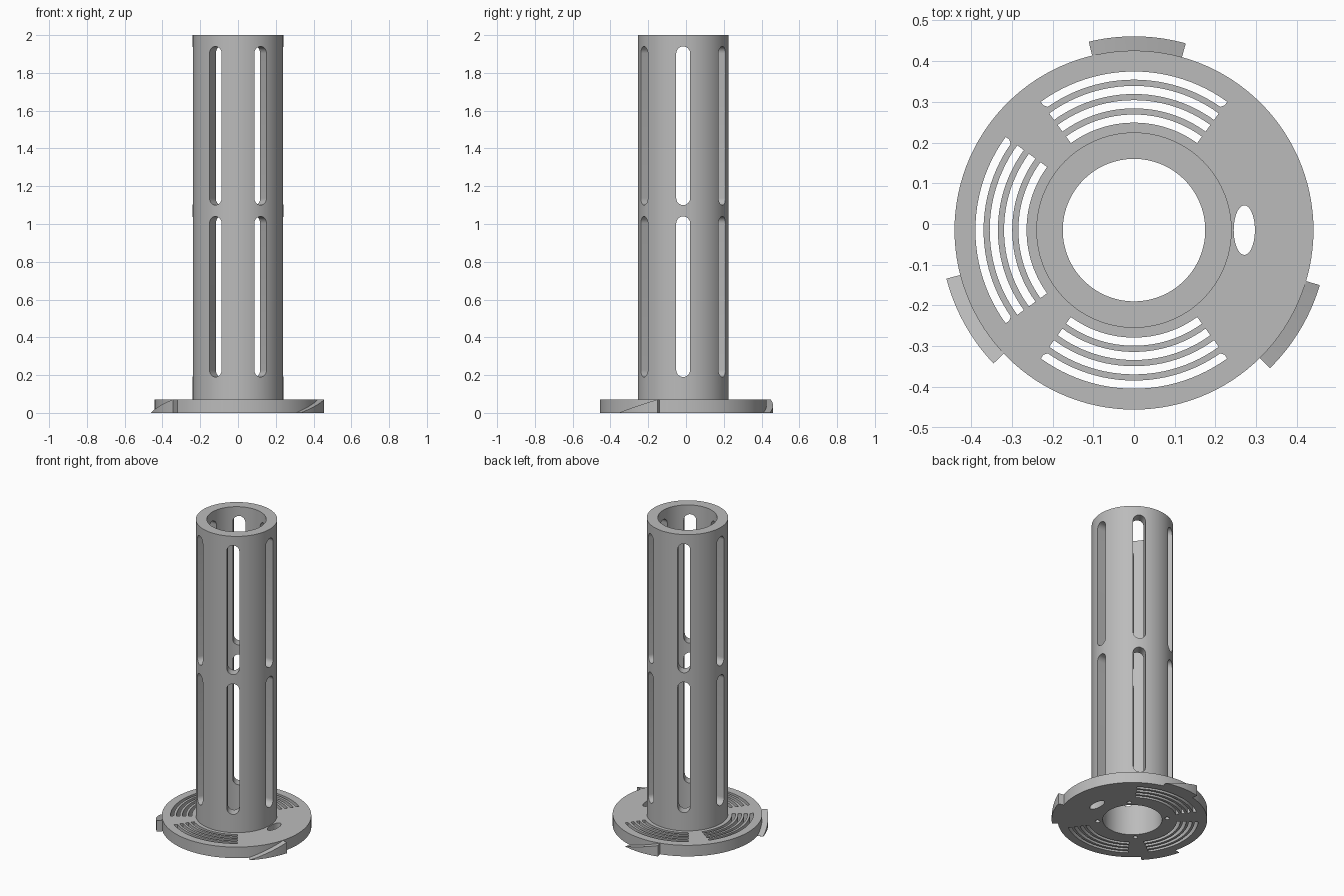
import bpy, bmesh
from math import sin, cos, pi, radians
from mathutils import Matrix, Vector

cube = bpy.data.objects.get("Cube")
if cube:
    bpy.data.objects.remove(cube, do_unlink=True)

CENTRE = Matrix.Translation((0, -0.015, 0))
FLANGE_R, FLANGE_H = 0.441, 0.072
TUBE_R, BORE_R, TOP = 0.24, 0.175, 2.0

grey = bpy.data.materials.new("plain grey")
grey.use_nodes = True
colour = (0.5, 0.5, 0.5, 1)
grey.diffuse_color = colour
grey.node_tree.nodes["Principled BSDF"].inputs["Base Color"].default_value = colour


def make_object(name, bm):
    bmesh.ops.recalc_face_normals(bm, faces=bm.faces)
    mesh = bpy.data.meshes.new(name)
    bm.to_mesh(mesh)
    bm.free()
    mesh.materials.append(grey)
    obj = bpy.data.objects.new(name, mesh)
    bpy.context.collection.objects.link(obj)
    obj.matrix_world = CENTRE
    return obj


def smooth(obj):
    bpy.ops.object.select_all(action='DESELECT')
    obj.select_set(True)
    bpy.context.view_layer.objects.active = obj
    bpy.ops.object.shade_smooth_by_angle(angle=radians(30))


def polar(r, a):
    return Vector((r * cos(a), r * sin(a)))


def arc(r, start, end, steps):
    return [polar(r, start + (end - start) * i / steps) for i in range(steps + 1)]


def prism(bm, outline, low, high, matrix=Matrix()):
    """Extrude a flat outline from low to high along the matrix's own z."""
    rings = [[bm.verts.new(matrix @ Vector((p.x, p.y, z))) for p in outline]
             for z in (low, high)]
    bm.faces.new(rings[0][::-1])
    bm.faces.new(rings[1])
    n = len(outline)
    for i in range(n):
        j = (i + 1) % n
        bm.faces.new((rings[0][i], rings[0][j], rings[1][j], rings[1][i]))


def ellipse(cx, cy, rx, ry, steps):
    return [Vector((cx + rx * cos(2 * pi * i / steps), cy + ry * sin(2 * pi * i / steps)))
            for i in range(steps)]


# Tube and flange: one turned profile
bm = bmesh.new()
profile = [(BORE_R, 0), (FLANGE_R, 0), (FLANGE_R, FLANGE_H),
           (TUBE_R, FLANGE_H), (TUBE_R, TOP), (BORE_R, TOP)]
SEGMENTS = 120
rings = [[bm.verts.new((*polar(r, 2 * pi * s / SEGMENTS), z)) for r, z in profile]
         for s in range(SEGMENTS)]
for s in range(SEGMENTS):
    a, b = rings[s], rings[(s + 1) % SEGMENTS]
    for k in range(len(profile)):
        m = (k + 1) % len(profile)
        bm.faces.new((a[k], b[k], b[m], a[m]))
body = make_object("tube_and_flange", bm)

# Cutters: two rows of six round-ended slots in the tube wall
bm = bmesh.new()
half = 0.037
for low, high in ((0.19, 1.04), (1.10, 1.94)):
    capsule = [p + Vector((0, high - half)) for p in arc(half, 0, pi, 12)]
    capsule += [p + Vector((0, low + half)) for p in arc(half, pi, 2 * pi, 12)]
    for k in range(6):
        upright = Matrix.Rotation(k * pi / 3, 4, 'Z') @ Matrix(
            ((0, 0, 1, 0), (1, 0, 0, 0), (0, 1, 0, 0), (0, 0, 0, 1)))
        prism(bm, capsule, 0.14, 0.28, upright)

# Cutters: curved vents on three sides of the flange
spread = radians(36)
for side in (pi / 2, pi, 3 * pi / 2):
    for k in range(4):
        inner = 0.264 + k * 0.0352
        outline = arc(inner, side - spread, side + spread, 24)
        outline += arc(inner + 0.02, side + spread, side - spread, 24)
        prism(bm, outline, -0.05, 0.12)

# Cutters: oval hole and shallow pin holes underneath
prism(bm, ellipse(0.271, 0, 0.026, 0.061, 40), -0.05, 0.12)
for k in range(4):
    pin = polar(0.206, pi / 4 + k * pi / 2)
    prism(bm, ellipse(pin.x, pin.y, 0.014, 0.014, 16), -0.05, 0.05)
cutter = make_object("cutter", bm)
cutter.hide_render = True

# Apply the cut
cut = body.modifiers.new("cut", 'BOOLEAN')
cut.operation = 'DIFFERENCE'
cut.solver = 'EXACT'
cut.object = cutter
bpy.context.view_layer.update()
evaluated = body.evaluated_get(bpy.context.evaluated_depsgraph_get())
cut_mesh = bpy.data.meshes.new_from_object(evaluated)
body.modifiers.clear()
body.data = cut_mesh
bpy.data.objects.remove(cutter, do_unlink=True)
smooth(body)

# Three ramped locking tabs around the flange rim
STEPS = 14
for name, start in (("back_tab", 74.5), ("right_tab", 194.5), ("left_tab", 314.5)):
    bm = bmesh.new()
    sections = []
    for i in range(STEPS + 1):
        t = i / STEPS
        angle = radians(start + 29 * t)
        height = 0.001 + (FLANGE_H - 0.002) * t
        near, far = polar(FLANGE_R - 0.004, angle), polar(0.476, angle)
        sections.append([bm.verts.new((*p, z)) for p, z in
                         ((near, 0), (far, 0), (far, height), (near, height))])
    for a, b in zip(sections, sections[1:]):
        for k in range(4):
            m = (k + 1) % 4
            bm.faces.new((a[k], b[k], b[m], a[m]))
    bm.faces.new(sections[0][::-1])
    bm.faces.new(sections[-1])
    smooth(make_object(name, bm))
